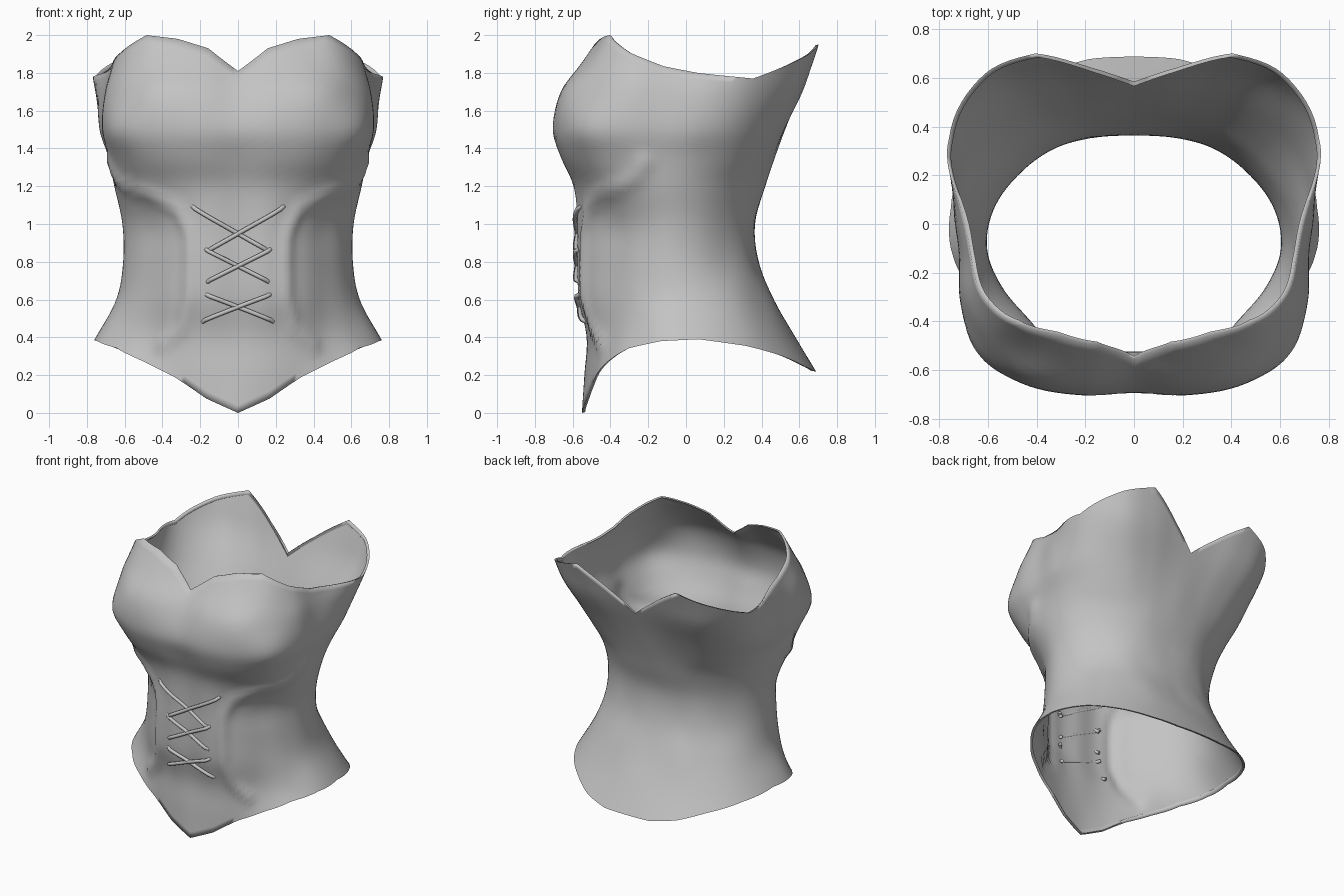
import bpy, math
from mathutils import Vector

if "Cube" in bpy.data.objects:
    bpy.data.objects.remove(bpy.data.objects["Cube"])

# Angles run from the front centre (0) round the side to the back centre (180)
ANGLES = [0, 17.5, 35, 50, 65, 80, 95, 115, 135, 150, 165, 180]
TOP = [1.81, 1.93, 1.98, 2.0, 1.905, 1.835, 1.80, 1.77, 1.88, 1.95, 1.79, 1.65]
HEM = [0.0, 0.075, 0.19, 0.27, 0.343, 0.38, 0.39, 0.355, 0.30, 0.25, 0.22, 0.22]

# Body radius at each height, one value per angle
HEIGHTS = [0.2, 0.4, 0.6, 0.8, 1.0, 1.2, 1.35, 1.5, 1.7, 1.85, 2.0]
RADII = [
    [.538, .55, .587, .67, .80, .86, .87, .85, .79, .75, .715, .70],
    [.525, .545, .58, .61, .68, .745, .75, .72, .66, .62, .59, .58],
    [.56, .59, .60, .60, .625, .645, .64, .61, .55, .515, .48, .465],
    [.567, .597, .597, .59, .605, .615, .59, .525, .467, .422, .395, .385],
    [.567, .597, .597, .59, .61, .62, .587, .512, .447, .405, .376, .365],
    [.588, .62, .655, .68, .685, .665, .63, .565, .50, .46, .43, .42],
    [.648, .692, .745, .765, .735, .695, .678, .645, .58, .52, .48, .47],
    [.695, .738, .80, .835, .785, .73, .735, .73, .67, .595, .54, .525],
    [.635, .695, .77, .78, .765, .715, .74, .815, .80, .71, .63, .605],
    [.525, .58, .655, .71, .71, .68, .70, .86, .86, .77, .685, .66],
    [.41, .47, .54, .63, .655, .655, .68, .88, .91, .83, .73, .70],
]
# Raised seam (angle, height) round the laced panel and under the bust
SEAM = [(42, .36), (31, .45), (25.5, .6), (25, .8), (26, .95), (32, 1.08),
        (47, 1.16), (61, 1.20), (68, 1.25), (72, 1.33)]


def linear(xs, ys, x):
    i = max(k for k in range(len(xs) - 1) if xs[k] <= x)
    return ys[i] + (ys[i + 1] - ys[i]) * (x - xs[i]) / (xs[i + 1] - xs[i])


def smooth(xs, ys, x, flat_ends=False):
    """Cubic interpolation, straight beyond the ends."""
    n = len(xs)

    def slope(k):
        if flat_ends and k in (0, n - 1):
            return 0.0
        a, b = max(k - 1, 0), min(k + 1, n - 1)
        return (ys[b] - ys[a]) / (xs[b] - xs[a])
    if x <= xs[0]:
        return ys[0] + slope(0) * (x - xs[0])
    if x >= xs[-1]:
        return ys[-1] + slope(n - 1) * (x - xs[-1])
    i = max(k for k in range(n - 1) if xs[k] <= x)
    h = xs[i + 1] - xs[i]
    t = (x - xs[i]) / h
    return ((2*t**3 - 3*t**2 + 1) * ys[i] + (t**3 - 2*t**2 + t) * h * slope(i)
            + (3*t**2 - 2*t**3) * ys[i + 1] + (t**3 - t**2) * h * slope(i + 1))


def seam_height(angle, z):
    p = Vector((math.radians(angle) * 0.6, z))
    best = 9.0
    for (a0, z0), (a1, z1) in zip(SEAM, SEAM[1:]):
        a = Vector((math.radians(a0) * 0.6, z0))
        d = Vector((math.radians(a1) * 0.6, z1)) - a
        t = min(max((p - a).dot(d) / d.length_squared, 0), 1)
        best = min(best, (p - a - d * t).length)
    return 0.02 * math.exp(-(best / 0.038) ** 2)


def body_point(angle, z, lift=0.0):
    a = abs(angle)
    column = [smooth(ANGLES, row, a, True) for row in RADII]
    r = smooth(HEIGHTS, column, z) + seam_height(a, z) + lift
    t = math.radians(angle)
    return Vector((r * math.sin(t), -r * math.cos(t), z))


fabric = bpy.data.materials.new("grey_fabric")
fabric.diffuse_color = (0.55, 0.55, 0.55, 1)
fabric.use_nodes = True
fabric.node_tree.nodes["Principled BSDF"].inputs["Base Color"].default_value = fabric.diffuse_color

# Bodice: a thin grid wrapped round the torso, with its hem and neckline
# turned inwards as a narrow folded rim
COLS, ROWS, RIM = 144, 44, 0.017
verts, faces = [], []
for c in range(COLS):
    angle = -180 + 360 * c / COLS
    lo = linear(ANGLES, HEM, abs(angle))
    hi = linear(ANGLES, TOP, abs(angle))
    column = [body_point(angle, lo + (hi - lo) * k / ROWS) for k in range(ROWS + 1)]
    fold_lo = [body_point(angle, lo + 0.025, -0.003), body_point(angle, lo + 0.004, -RIM)]
    fold_hi = [body_point(angle, hi - 0.004, -RIM), body_point(angle, hi - 0.025, -0.003)]
    verts += fold_lo + column + fold_hi
N = ROWS + 5
for c in range(COLS):
    a, b = c * N, (c + 1) % COLS * N
    for k in range(N - 1):
        faces.append((a + k, b + k, b + k + 1, a + k + 1))
mesh = bpy.data.meshes.new("bodice")
mesh.from_pydata(verts, [], faces)
mesh.materials.append(fabric)
bodice = bpy.data.objects.new("bodice", mesh)
bpy.context.collection.objects.link(bodice)
bpy.context.view_layer.objects.active = bodice
bodice.select_set(True)
bpy.ops.object.shade_smooth_by_angle(angle=math.radians(110))


# Laces: tubes lying on the front panel, with ends tucked through the fabric
def lace(name, x0, z0, x1, z1, lift):
    curve = bpy.data.curves.new(name, 'CURVE')
    curve.dimensions = '3D'
    curve.bevel_depth = 0.012
    curve.bevel_resolution = 2
    curve.use_fill_caps = True
    steps = 12
    line = curve.splines.new('POLY')
    line.points.add(steps)
    for i, p in enumerate(line.points):
        t = i / steps
        x, z = x0 + (x1 - x0) * t, z0 + (z1 - z0) * t
        height = -0.015 if i in (0, steps) else lift
        p.co = (*body_point(math.degrees(math.atan2(x, 0.57)), z, height), 1)
    curve.materials.append(fabric)
    obj = bpy.data.objects.new(name, curve)
    bpy.context.collection.objects.link(obj)


CROSSES = [(.26, 1.10, .17, .85), (.18, .87, .17, .69), (.18, .63, .21, .48)]
for n, (w0, z0, w1, z1) in enumerate(CROSSES, 1):
    lace(f"lace_left_{n}", -w0, z0, w1, z1, 0.009)
    lace(f"lace_right_{n}", w0, z0, -w1, z1, 0.013)
